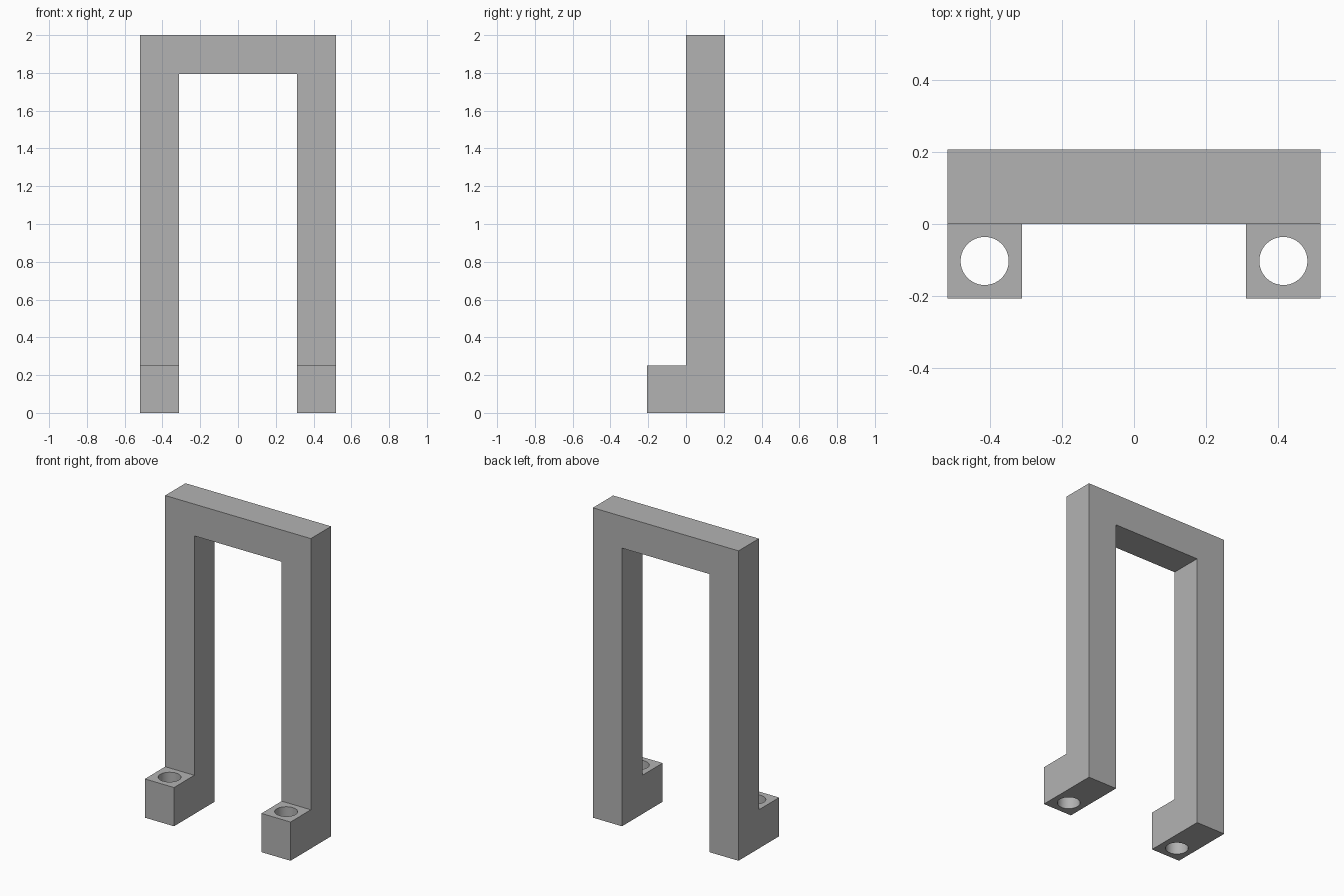
import bpy
import bmesh
import math
from mathutils import Vector

if "Cube" in bpy.data.objects:
    bpy.data.objects.remove(bpy.data.objects["Cube"])

HALF_W, INNER = 0.52, 0.312
DEPTH = 0.207
HEIGHT, BEAM_Z, FOOT_Z = 2.0, 1.795, 0.25
HOLE_X, HOLE_Y, HOLE_R = 0.416, -0.103, 0.067

grey = bpy.data.materials.new("plain_grey")
grey.use_nodes = True
grey.diffuse_color = (0.448, 0.448, 0.448, 1)
grey.node_tree.nodes["Principled BSDF"].inputs["Base Color"].default_value = grey.diffuse_color

# Arch: profile extruded backwards
bm = bmesh.new()
half = [(INNER, BEAM_Z), (INNER, 0), (HALF_W, 0), (HALF_W, HEIGHT)]
profile = half + [(-x, z) for x, z in reversed(half)]
face = bm.faces.new([bm.verts.new((x, 0, z)) for x, z in profile])
back = bmesh.ops.extrude_face_region(bm, geom=[face], use_keep_orig=True)
bmesh.ops.translate(bm, vec=(0, DEPTH, 0),
                    verts=[v for v in back["geom"] if isinstance(v, bmesh.types.BMVert)])
bmesh.ops.recalc_face_normals(bm, faces=bm.faces[:])

# Feet: lower front of each leg pulled forwards
bmesh.ops.bisect_plane(bm, geom=bm.verts[:] + bm.edges[:] + bm.faces[:],
                       plane_co=(0, 0, FOOT_Z), plane_no=(0, 0, 1))
fronts = [f for f in bm.faces
          if f.normal.y < -0.9 and f.calc_center_median().z < FOOT_Z]
for f in bmesh.ops.extrude_discrete_faces(bm, faces=fronts)["faces"]:
    bmesh.ops.translate(bm, vec=(0, -DEPTH, 0), verts=f.verts[:])
bmesh.ops.remove_doubles(bm, verts=bm.verts[:], dist=0.0001)
bmesh.ops.dissolve_limit(bm, angle_limit=math.radians(1),
                         verts=bm.verts[:], edges=bm.edges[:])
bmesh.ops.recalc_face_normals(bm, faces=bm.faces[:])

mesh = bpy.data.meshes.new("arch_frame")
bm.to_mesh(mesh)
bm.free()
frame = bpy.data.objects.new("arch_frame", mesh)
bpy.context.collection.objects.link(frame)
mesh.materials.append(grey)

# Vertical bolt holes through the feet
for side, sign in (("left", 1), ("right", -1)):
    bpy.ops.mesh.primitive_cylinder_add(vertices=64, radius=HOLE_R, depth=FOOT_Z * 2,
                                        location=(sign * HOLE_X, HOLE_Y, FOOT_Z / 2))
    cutter = bpy.context.object
    cutter.name = side + "_hole_cutter"
    cutter.hide_render = True
    cutter.data.materials.append(grey)
    cut = frame.modifiers.new(side + "_hole", 'BOOLEAN')
    cut.operation = 'DIFFERENCE'
    cut.solver = 'EXACT'
    cut.object = cutter
    bpy.context.view_layer.objects.active = frame
    bpy.ops.object.modifier_apply(modifier=cut.name)
    bpy.data.objects.remove(cutter)

bpy.ops.object.select_all(action='DESELECT')
frame.select_set(True)
bpy.context.view_layer.objects.active = frame
bpy.ops.object.shade_smooth_by_angle(angle=math.radians(30))
